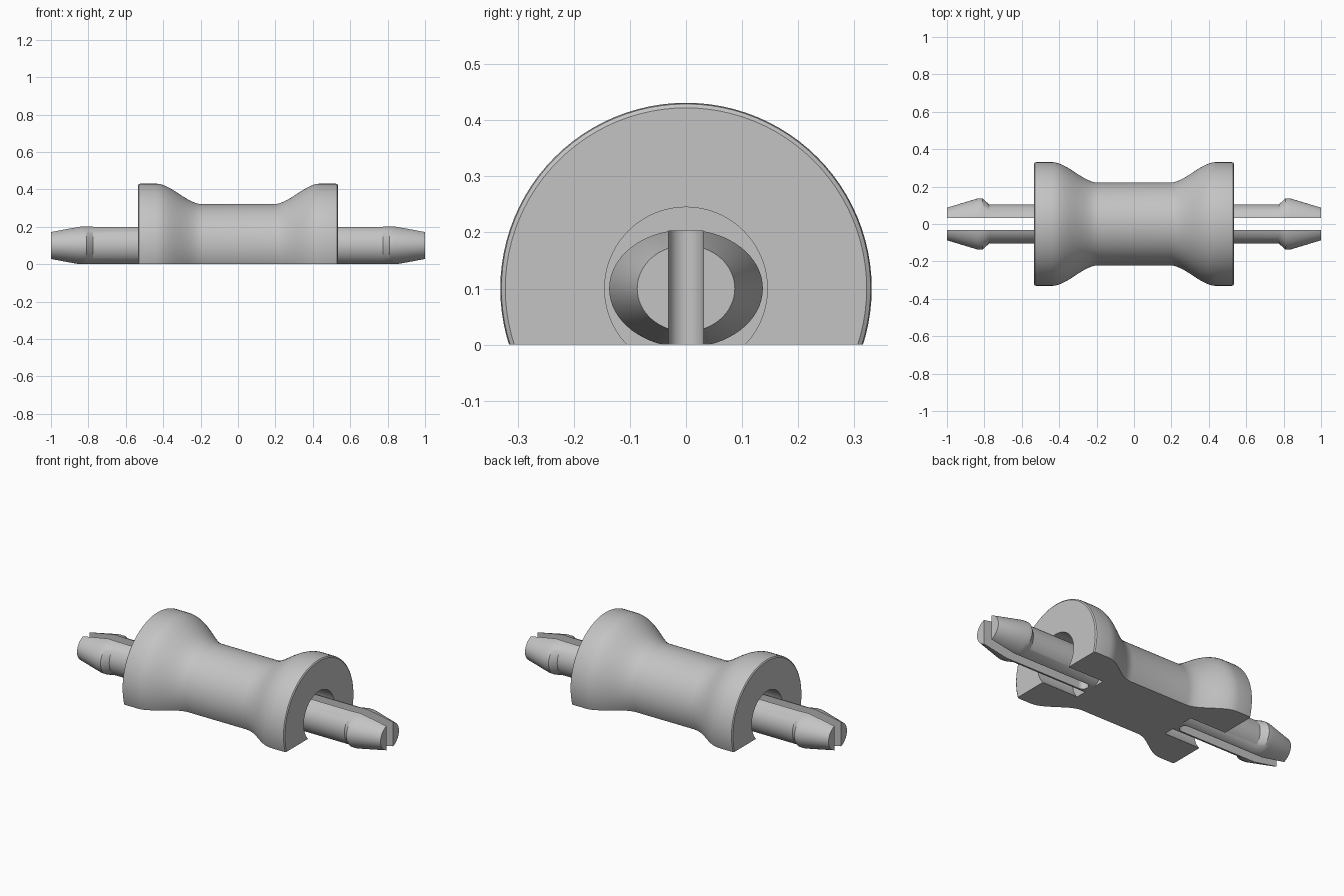
import bpy, bmesh, math
from mathutils import Vector

cube = bpy.data.objects.get("Cube")
if cube:
    bpy.data.objects.remove(cube, do_unlink=True)

AXIS_Z = 0.1      # height of the turning axis
SLOT = 0.031      # half width of the slot between the prongs
FLOOR = 0.3       # where the end sockets stop

grey = bpy.data.materials.new("plain grey")
grey.use_nodes = True
colour = (0.55, 0.55, 0.55, 1)
grey.diffuse_color = colour
grey.node_tree.nodes["Principled BSDF"].inputs["Base Color"].default_value = colour


def loft(stations, count):
    """Elliptical rings along x; each station is (x, y radius, z radius)."""
    bm = bmesh.new()
    rings = []
    for x, ry, rz in stations:
        angles = [2 * math.pi * i / count for i in range(count)]
        rings.append([bm.verts.new((x, ry * math.cos(a), AXIS_Z + rz * math.sin(a)))
                      for a in angles])
    for a, b in zip(rings, rings[1:]):
        for i in range(count):
            j = (i + 1) % count
            bm.faces.new((a[i], a[j], b[j], b[i]))
    bm.faces.new(rings[0])
    bm.faces.new(rings[-1])
    return bm


def cut(bm, point, normal):
    """Remove everything on the normal's side and cap the opening."""
    geom = bm.verts[:] + bm.edges[:] + bm.faces[:]
    done = bmesh.ops.bisect_plane(bm, geom=geom, dist=1e-6, plane_co=point,
                                  plane_no=normal, clear_outer=True)
    edges = [e for e in done["geom_cut"]
             if isinstance(e, bmesh.types.BMEdge) and e.is_boundary]
    bmesh.ops.contextual_create(bm, geom=edges)


def finish(bm, name):
    bmesh.ops.recalc_face_normals(bm, faces=bm.faces[:])
    mesh = bpy.data.meshes.new(name)
    bm.to_mesh(mesh)
    bm.free()
    obj = bpy.data.objects.new(name, mesh)
    bpy.context.collection.objects.link(obj)
    mesh.materials.append(grey)
    bpy.ops.object.select_all(action="DESELECT")
    obj.select_set(True)
    bpy.context.view_layer.objects.active = obj
    bpy.ops.object.shade_smooth_by_angle(angle=math.radians(25))
    return obj


# Spool body: flared ends, narrow waist, round socket in each end, flat base
half = [(FLOOR, 0.145), (0.535, 0.145), (0.535, 0.322), (0.53, 0.329), (0.52, 0.331), (0.44, 0.331)]
steps = 14
for i in range(1, steps + 1):
    t = i / steps
    half.append((0.44 - 0.25 * t, 0.331 - 0.11 * t * t * (3 - 2 * t)))
profile = half + [(-x, r) for x, r in reversed(half)]
body = loft([(x, r, r) for x, r in profile], 96)
cut(body, (0, 0, 0), (0, 0, -1))
finish(body, "spool_body")

# Split barbed pins, one at each end
prong = [(FLOOR - 0.01, 0.105, 0.105), (0.775, 0.105, 0.105), (0.81, 0.137, 0.105),
         (0.835, 0.137, 0.105), (1.0, 0.087, 0.077)]
for end, end_name in ((1, "left"), (-1, "right")):
    for side, side_name in ((1, "back"), (-1, "front")):
        bm = loft([(end * x, ry, rz) for x, ry, rz in prong], 64)
        cut(bm, (0, side * SLOT, 0), (0, -side, 0))
        cut(bm, (0, 0, 0), (0, 0, -1))
        finish(bm, f"{end_name}_{side_name}_prong")

    # Rounded bottom of the slot
    bm = bmesh.new()
    outline = [(FLOOR - 0.01, SLOT), (FLOOR - 0.01, -SLOT)]
    for i in range(13):
        a = -math.pi / 2 + math.pi * i / 12
        outline.append((FLOOR + 0.05 - SLOT * math.cos(a), SLOT * math.sin(a)))
    face = bm.faces.new([bm.verts.new((end * x, y, 0)) for x, y in outline])
    top = bmesh.ops.extrude_face_region(bm, geom=[face])
    bmesh.ops.translate(bm, vec=Vector((0, 0, 0.203)),
                        verts=[v for v in top["geom"] if isinstance(v, bmesh.types.BMVert)])
    finish(bm, f"{end_name}_slot_end")
